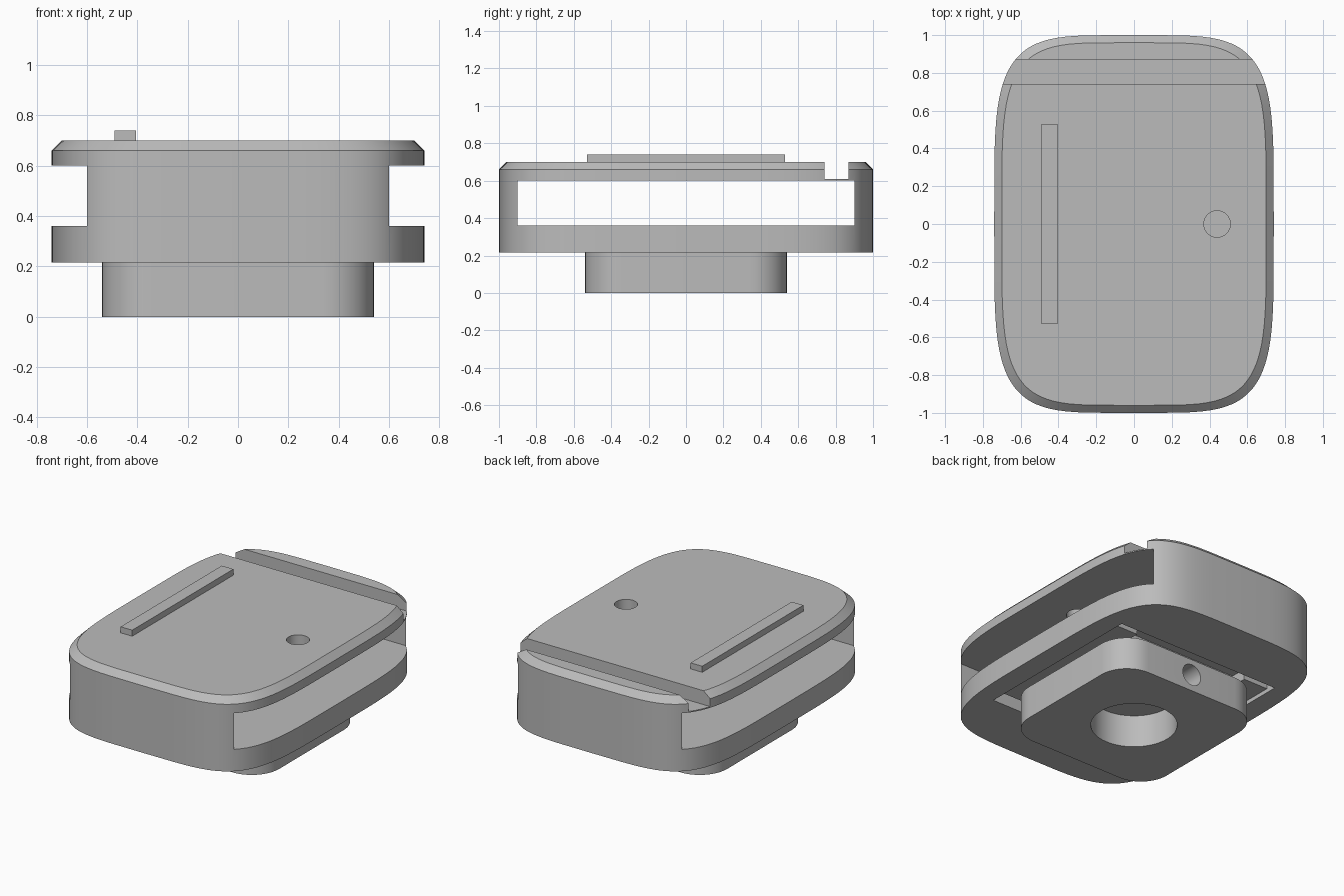
import bpy, bmesh, math
from mathutils import Matrix

default = bpy.data.objects.get("Cube")
if default:
    bpy.data.objects.remove(default, do_unlink=True)

grey = bpy.data.materials.new("plain grey")
grey.use_nodes = True
COLOUR = (0.5, 0.5, 0.5, 1)
grey.diffuse_color = COLOUR
grey.node_tree.nodes["Principled BSDF"].inputs["Base Color"].default_value = COLOUR


def finish(name, bm):
    bmesh.ops.recalc_face_normals(bm, faces=bm.faces)
    mesh = bpy.data.meshes.new(name)
    bm.to_mesh(mesh)
    bm.free()
    mesh.materials.append(grey)
    obj = bpy.data.objects.new(name, mesh)
    bpy.context.collection.objects.link(obj)
    return obj


def loft(name, rings):
    """Closed solid through matching rings of points."""
    bm = bmesh.new()
    loops = [[bm.verts.new(p) for p in ring] for ring in rings]
    n = len(loops[0])
    for low, high in zip(loops, loops[1:]):
        for i in range(n):
            j = (i + 1) % n
            bm.faces.new((low[i], low[j], high[j], high[i]))
    bm.faces.new(loops[0][::-1])
    bm.faces.new(loops[-1])
    return finish(name, bm)


def box(name, x, y, z):
    bm = bmesh.new()
    bmesh.ops.create_cube(bm, size=1)
    for v in bm.verts:
        for axis, (a, b) in enumerate((x, y, z)):
            v.co[axis] = a if v.co[axis] < 0 else b
    return finish(name, bm)


def cylinder(name, radius, depth, centre, turn=0):
    bm = bmesh.new()
    matrix = Matrix.Translation(centre) @ Matrix.Rotation(turn, 4, 'X')
    bmesh.ops.create_cone(bm, cap_ends=True, segments=48, radius1=radius,
                          radius2=radius, depth=depth, matrix=matrix)
    return finish(name, bm)


def cut(target, *cutters):
    for cutter in cutters:
        mod = target.modifiers.new("cut", 'BOOLEAN')
        mod.operation = 'DIFFERENCE'
        mod.solver = 'EXACT'
        mod.object = cutter
        bpy.context.view_layer.objects.active = target
        bpy.ops.object.modifier_apply(modifier=mod.name)
        bpy.data.objects.remove(cutter, do_unlink=True)


def smooth(obj):
    bpy.ops.object.select_all(action='DESELECT')
    obj.select_set(True)
    bpy.context.view_layer.objects.active = obj
    bpy.ops.object.shade_smooth_by_angle(angle=math.radians(25))


def squircle(half_x, half_y, z, power=4.6, count=96):
    ring = []
    for i in range(count):
        t = 2 * math.pi * i / count
        c, s = math.cos(t), math.sin(t)
        ring.append((math.copysign(abs(c) ** (2 / power), c) * half_x,
                     math.copysign(abs(s) ** (2 / power), s) * half_y, z))
    return ring


def rounded_square(half, radius, z, steps=10):
    ring = []
    for corner in range(4):
        mid = math.radians(45 + 90 * corner)
        cx = math.copysign(half - radius, math.cos(mid))
        cy = math.copysign(half - radius, math.sin(mid))
        for i in range(steps + 1):
            t = math.radians(90 * corner + 90 * i / steps)
            ring.append((cx + radius * math.cos(t), cy + radius * math.sin(t), z))
    return ring


# Body with chamfered top, side slot, cross groove, pin hole and lower pocket
body = loft("body", [squircle(0.74, 1, 0.215), squircle(0.74, 1, 0.66),
                     squircle(0.70, 0.96, 0.70)])
cut(body,
    box("slot_cutter", (-1, 1), (-0.9, 0.9), (0.36, 0.60)),
    box("groove_cutter", (-1, 1), (0.74, 0.87), (0.608, 0.9)),
    cylinder("pin_cutter", 0.07, 0.3, (0.44, 0, 0.68)),
    box("pocket_cutter", (-0.6, 0.6), (-0.6, 0.6), (0.1, 0.31)))
smooth(body)

# Raised rib on the top
box("top_rib", (-0.49, -0.405), (-0.53, 0.53), (0.695, 0.74))

# Mounting block with a wide bore and a screw hole in the back
block = loft("mounting_block", [rounded_square(0.54, 0.2, z) for z in (0, 0.215)])
cut(block,
    cylinder("bore_cutter", 0.26, 0.6, (0, 0, 0.1)),
    cylinder("screw_cutter", 0.07, 0.5, (0, 0.5, 0.11), math.pi / 2))
smooth(block)

# Neck and side rails holding the block in the pocket
box("block_neck", (-0.42, 0.42), (-0.42, 0.42), (0.214, 0.312))
for side, name in ((-1, "right_rail"), (1, "left_rail")):
    box(name, sorted((side * 0.42, side * 0.598)), (-0.53, 0.53), (0.24, 0.312))
